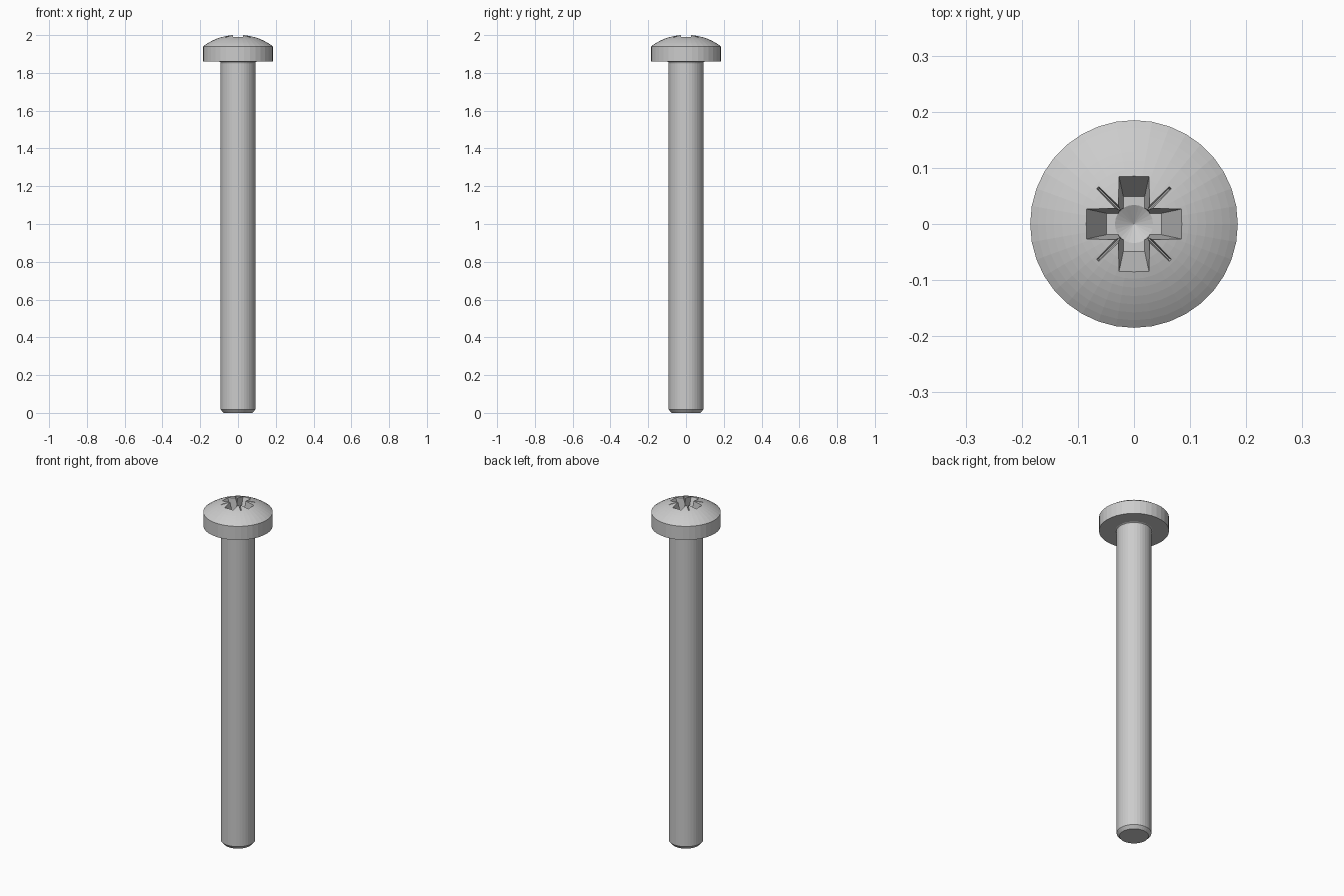
import bpy, bmesh, math
from mathutils import Matrix

if "Cube" in bpy.data.objects:
    bpy.data.objects.remove(bpy.data.objects["Cube"])


def make_object(name, bm):
    bmesh.ops.recalc_face_normals(bm, faces=bm.faces)
    mesh = bpy.data.meshes.new(name)
    bm.to_mesh(mesh)
    bm.free()
    obj = bpy.data.objects.new(name, mesh)
    bpy.context.collection.objects.link(obj)
    return obj


def lathe(name, profile, sides):
    """Solid of revolution from (radius, z) points that start and end on the axis."""
    bm = bmesh.new()
    rings = []
    for r, z in profile:
        count = sides if r > 0 else 1
        rings.append([bm.verts.new((r * math.cos(math.tau * i / sides),
                                    r * math.sin(math.tau * i / sides), z))
                      for i in range(count)])
    for a, b in zip(rings, rings[1:]):
        for i in range(sides):
            j = (i + 1) % sides
            if len(a) == 1:
                bm.faces.new((a[0], b[i], b[j]))
            elif len(b) == 1:
                bm.faces.new((a[i], a[j], b[0]))
            else:
                bm.faces.new((a[i], a[j], b[j], b[i]))
    return make_object(name, bm)


def tapered_bar(name, bottom, top, angle):
    """Bar through the axis; bottom and top are (half length, half width, z)."""
    bm = bmesh.new()
    bmesh.ops.create_cube(bm, size=2)
    for v in bm.verts:
        l, w, z = top if v.co.z > 0 else bottom
        v.co = (v.co.x * l, v.co.y * w, z)
    bmesh.ops.rotate(bm, verts=bm.verts, matrix=Matrix.Rotation(angle, 3, 'Z'))
    return make_object(name, bm)


# Screw body: chamfered tip, shank, under-head fillet, cylindrical rim, domed top
HEAD_R, RIM_Z, APEX = 0.185, 1.94, 2.0025
rise = APEX - RIM_Z
R = (HEAD_R ** 2 + rise ** 2) / (2 * rise)
profile = [(0, 0), (0.077, 0), (0.092, 0.018), (0.092, 1.85),
           (0.094, 1.857), (0.099, 1.86), (HEAD_R, 1.86)]
theta = math.asin(HEAD_R / R)
for i in range(12):
    t = theta * (1 - i / 12)
    profile.append((R * math.sin(t), APEX - R + R * math.cos(t)))
profile.append((0, APEX))
screw = lathe("screw", profile, 36)

# Drive recess: two tapered cross bars, a conical centre and thin diagonal slits
FLOOR = 1.90
cutters = [lathe("recess_centre", [(0, FLOOR - 0.02), (0.034, FLOOR),
                                   (0.036, 2.02), (0, 2.02)], 24)]
for k in range(2):
    quarter = k * math.pi / 2
    cutters.append(tapered_bar("cross_bar", (0.049, 0.019, FLOOR),
                               (0.093, 0.0285, 2.01), quarter))
    cutters.append(tapered_bar("diagonal_slit", (0.088, 0.001, 1.972),
                               (0.096, 0.0045, 2.01), quarter + math.pi / 4))

for cutter in cutters:
    cutter.hide_render = True
    mod = screw.modifiers.new(cutter.name, 'BOOLEAN')
    mod.operation = 'DIFFERENCE'
    mod.solver = 'EXACT'
    mod.object = cutter

# Bake the recess and remove the cutters
depsgraph = bpy.context.evaluated_depsgraph_get()
baked = bpy.data.meshes.new_from_object(screw.evaluated_get(depsgraph))
screw.modifiers.clear()
screw.data = baked
for cutter in cutters:
    bpy.data.objects.remove(cutter)
